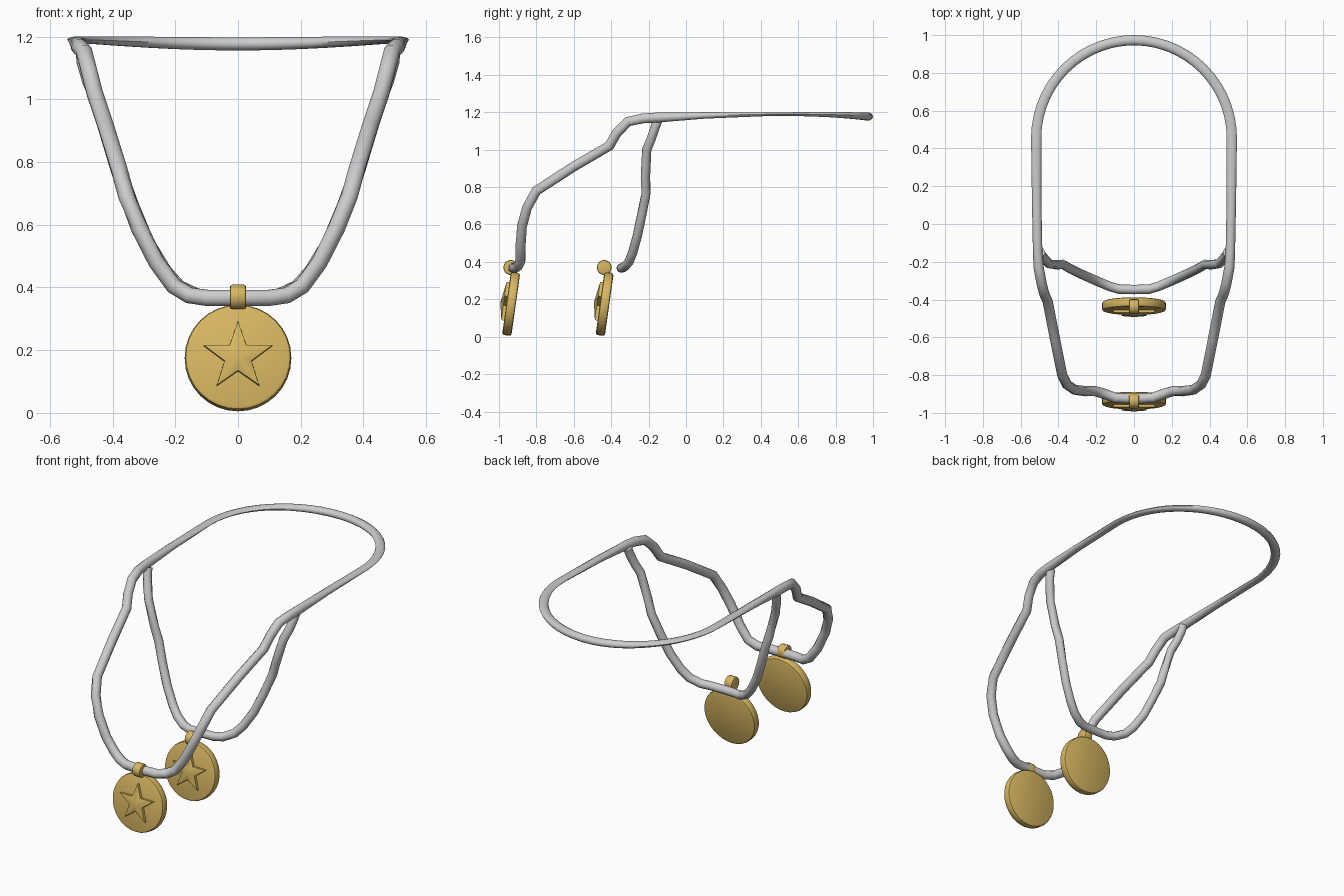
import bpy
import bmesh
import math
from mathutils import Matrix, Vector

default_cube = bpy.data.objects.get("Cube")
if default_cube:
    bpy.data.objects.remove(default_cube, do_unlink=True)


def make_material(name, color):
    material = bpy.data.materials.new(name)
    material.use_nodes = True
    material.diffuse_color = color
    material.node_tree.nodes["Principled BSDF"].inputs["Base Color"].default_value = color
    return material


silver = make_material("silver grey", (0.6, 0.6, 0.6, 1))
gold = make_material("gold", (0.68, 0.47, 0.12, 1))


def finish(bm, name, material, angle):
    """Turn a bmesh into a shaded object with one material."""
    bmesh.ops.recalc_face_normals(bm, faces=bm.faces)
    mesh = bpy.data.meshes.new(name)
    bm.to_mesh(mesh)
    bm.free()
    mesh.materials.append(material)
    obj = bpy.data.objects.new(name, mesh)
    bpy.context.collection.objects.link(obj)
    bpy.ops.object.select_all(action="DESELECT")
    bpy.context.view_layer.objects.active = obj
    obj.select_set(True)
    bpy.ops.object.shade_smooth_by_angle(angle=math.radians(angle))
    return obj


def sweep(name, points, closed, sides=10):
    """Sweep an ellipse along (centre, half width, half height) stations."""
    bm = bmesh.new()
    rings = []
    count = len(points)
    for i, (centre, wide, tall) in enumerate(points):
        before = points[i - 1 if closed else max(i - 1, 0)][0]
        after = points[(i + 1) % count if closed else min(i + 1, count - 1)][0]
        tangent = ((after - centre).normalized() + (centre - before).normalized()).normalized()
        across = tangent.cross(Vector((0, 0, 1))).normalized()
        up = across.cross(tangent)
        ring = []
        for k in range(sides):
            a = math.tau * k / sides
            ring.append(bm.verts.new(centre + across * wide * math.cos(a) + up * tall * math.sin(a)))
        rings.append(ring)
    for i in range(count if closed else count - 1):
        a, b = rings[i], rings[(i + 1) % count]
        for k in range(sides):
            n = (k + 1) % sides
            bm.faces.new((a[k], a[n], b[n], b[k]))
    if not closed:
        bm.faces.new(rings[0])
        bm.faces.new(rings[-1])
    return finish(bm, name, silver, 50)


def mirrored(half):
    """Reflect stations in x; the last station lies on the centre line."""
    other = [(Vector((-c.x, c.y, c.z)), w, h) for c, w, h in half[:-1]]
    return half + other[::-1]


# Neck strap: flattened half circle behind, then straight sides
outer = []
steps = 14
for i in range(1, steps + 1):
    a = math.pi / 2 * (1 - i / steps)
    s = math.sin(a)
    outer.append((Vector((0.518 * math.cos(a), 0.455 + 0.518 * s, 1.19 - 0.013 * s ** 3)),
                  0.027, 0.01 + 0.012 * s ** 2))
outer += [(Vector((0.515, 0.1, 1.183)), 0.025, 0.018),
          (Vector((0.51, -0.15, 1.172)), 0.025, 0.028)]

# Front cord: drops forward from the strap to the first medal
cord = [(.505, -.23, 1.167), (.49, -.31, 1.15), (.475, -.37, 1.09), (.457, -.41, 1.02),
        (.42, -.6, .91), (.38, -.8, .78), (.355, -.85, .69), (.315, -.877, .59),
        (.26, -.885, .48), (.205, -.885, .405), (.155, -.9, .375), (.1, -.92, .367),
        (0, -.925, .367)]
outer += [(Vector(p), 0.027, 0.027) for p in cord]
back = (Vector((0, 0.973, 1.177)), 0.027, 0.022)
sweep("neck_strap_and_front_cord", [back] + mirrored(outer), True)

# Rear cord: hangs from the strap sides
cord = [(.495, -.15, 1.16), (.49, -.165, 1.12), (.473, -.185, 1.06), (.45, -.21, 1.0),
        (.405, -.217, .85), (.38, -.213, .77), (.34, -.235, .66), (.29, -.26, .54),
        (.235, -.285, .45), (.19, -.305, .4), (.13, -.33, .372), (.08, -.345, .367),
        (0, -.347, .367)]
sweep("rear_cord", mirrored([(Vector(p), 0.025, 0.025) for p in cord]), False)


def cylinder(bm, radius, depth, sides, bevel, matrix):
    made = bmesh.ops.create_cone(bm, cap_ends=True, segments=sides, radius1=radius,
                                 radius2=radius, depth=depth)["verts"]
    rim = {e for v in made for e in v.link_edges
           if abs(e.verts[0].co.z - e.verts[1].co.z) < 1e-5}
    bmesh.ops.bevel(bm, geom=list(rim), offset=bevel, segments=2, profile=0.5, affect="EDGES")
    bmesh.ops.transform(bm, matrix=matrix, verts=bm.verts)


def medal(prefix, y):
    tilt = Matrix.Translation((0, y, 0.175)) @ Matrix.Rotation(math.radians(90 - 8), 4, "X")

    # Disc leaning slightly back
    bm = bmesh.new()
    cylinder(bm, 0.17, 0.05, 32, 0.012, tilt)
    finish(bm, prefix + "_medal_disc", gold, 40)

    # Raised five pointed star with a domed centre
    bm = bmesh.new()
    low, high = [], []
    for k in range(10):
        a = math.pi / 2 + math.tau * k / 10
        r = 0.047 if k % 2 else 0.118
        x, z = r * math.cos(a), r * math.sin(a)
        low.append(bm.verts.new((x, z, 0.015)))
        high.append(bm.verts.new((x * 0.96, z * 0.96, 0.04)))
    peak = bm.verts.new((0, 0, 0.058))
    for k in range(10):
        n = (k + 1) % 10
        bm.faces.new((low[k], low[n], high[n], high[k]))
        bm.faces.new((high[k], high[n], peak))
    bm.faces.new(low)
    bmesh.ops.transform(bm, matrix=tilt, verts=bm.verts)
    finish(bm, prefix + "_medal_star", gold, 50)

    # Rounded bail on top of the disc
    bm = bmesh.new()
    place = Matrix.Translation((0, y - 0.002, 0.37)) @ Matrix.Rotation(math.pi / 2, 4, "Y")
    cylinder(bm, 0.04, 0.052, 14, 0.008, place)
    finish(bm, prefix + "_medal_bail", gold, 40)


medal("front", -0.935)
medal("rear", -0.435)
